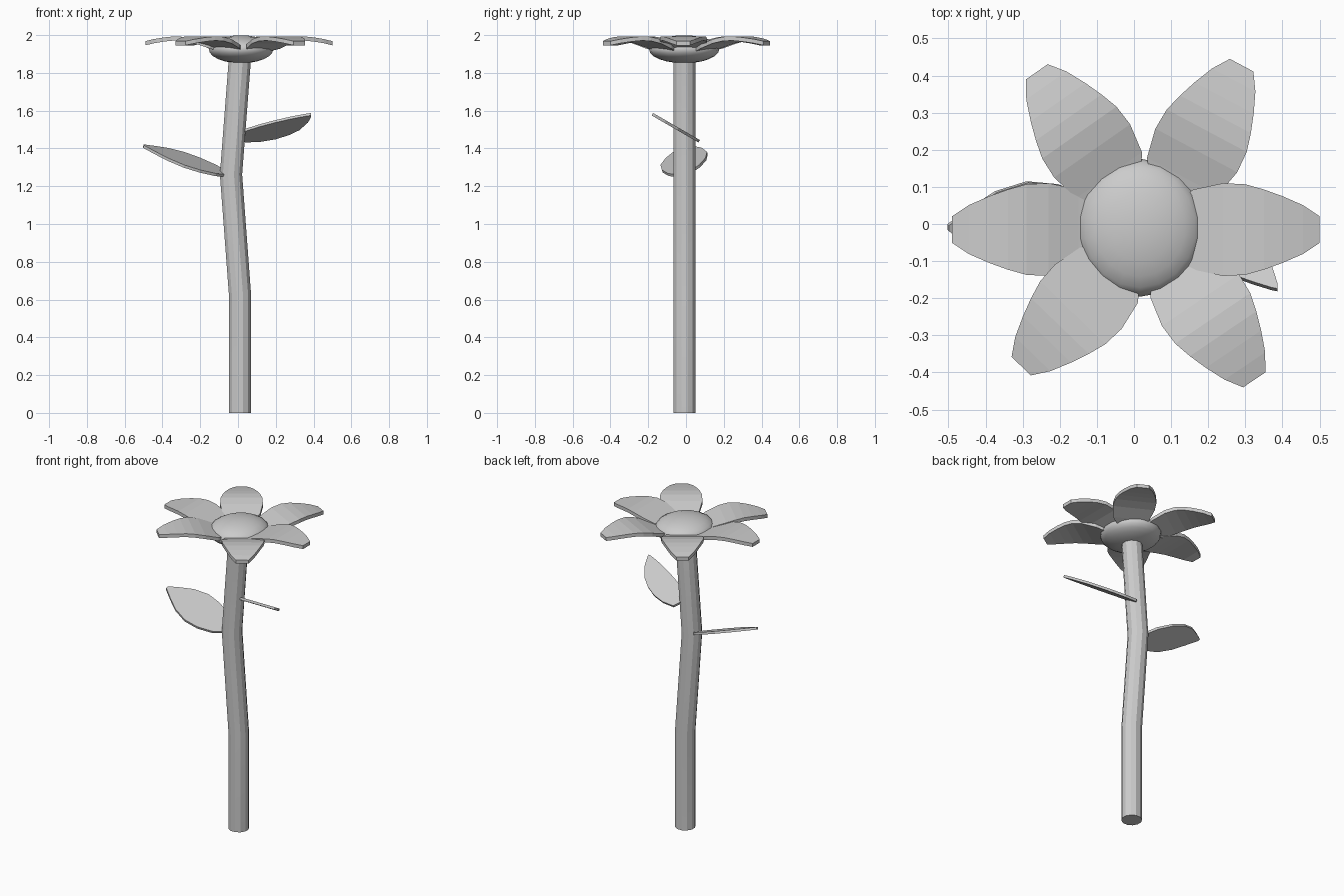
import bpy, bmesh, math
from mathutils import Vector

if "Cube" in bpy.data.objects:
    bpy.data.objects.remove(bpy.data.objects["Cube"])


def finish(name, bm, smooth=None):
    bmesh.ops.recalc_face_normals(bm, faces=bm.faces)
    me = bpy.data.meshes.new(name)
    bm.to_mesh(me)
    bm.free()
    ob = bpy.data.objects.new(name, me)
    bpy.context.collection.objects.link(ob)
    if smooth:
        bpy.ops.object.select_all(action='DESELECT')
        ob.select_set(True)
        bpy.context.view_layer.objects.active = ob
        bpy.ops.object.shade_smooth_by_angle(angle=math.radians(smooth))
    return ob


def blade(name, rows, origin, u, v, thick):
    """Thin closed blade; rows are (along, low edge, high edge, lift)."""
    origin, u, v = Vector(origin), Vector(u).normalized(), Vector(v).normalized()
    n = u.cross(v)
    if n.z < 0:
        n = -n
    bm = bmesh.new()
    rings = []
    for s, lo, hi, lift in rows:
        rings.append([bm.verts.new(origin + u * s + v * w + n * (lift + h))
                      for w, h in ((lo, -thick / 2), (hi, -thick / 2),
                                   (hi, thick / 2), (lo, thick / 2))])
    for a, b in zip(rings, rings[1:]):
        for i in range(4):
            j = (i + 1) % 4
            bm.faces.new((a[i], a[j], b[j], b[i]))
    bm.faces.new(rings[0])
    bm.faces.new(rings[-1])
    return finish(name, bm)


# Bent stem
SIDES, R = 12, 0.061
bm = bmesh.new()
rings = []
for x, z, tilt in ((0.011, 0, 0), (0.011, 0.62, -0.035),
                   (-0.037, 1.263, 0.003), (0.012, 1.9, 0)):
    ring = []
    for i in range(SIDES):
        a = math.tau * (i + 0.5) / SIDES
        dx = R * math.cos(a)
        ring.append(bm.verts.new((x + dx, -0.008 + R * math.sin(a), z + tilt * dx)))
    rings.append(ring)
for a, b in zip(rings, rings[1:]):
    for i in range(SIDES):
        j = (i + 1) % SIDES
        bm.faces.new((a[i], a[j], b[j], b[i]))
bm.faces.new(rings[0])
bm.faces.new(rings[-1])
finish("stem", bm, 20)

# Flower centre
bm = bmesh.new()
bmesh.ops.create_uvsphere(bm, u_segments=18, v_segments=12, radius=1)
bmesh.ops.scale(bm, vec=(0.173, 0.186, 0.074), verts=bm.verts)
bmesh.ops.translate(bm, vec=(0.016, -0.01, 1.925), verts=bm.verts)
finish("flower_centre", bm, 40)

# Petals: distance back from tip, half width, height
profile = [(0, 0.036, 1.957), (0.045, 0.066, 1.968), (0.1, 0.09, 1.977),
           (0.15, 0.108, 1.982), (0.2, 0.122, 1.98), (0.26, 0.125, 1.967),
           (0.34, 0.108, 1.94), (0.39, 0.07, 1.925), (0.43, 0.02, 1.918)]
petals = [(0.5, -0.015, 0), (0.29, 0.428, 62), (-0.262, 0.41, 125),
          (-0.49, -0.015, 180), (-0.304, -0.383, 226), (0.324, -0.42, -56)]
rows = [(-s, -w, w, z) for s, w, z in profile]
for k, (x, y, deg) in enumerate(petals):
    a = math.radians(deg)
    blade(f"petal_{k + 1}", rows, (x, y, 0), (math.cos(a), math.sin(a), 0),
          (-math.sin(a), math.cos(a), 0), 0.022)

# Leaves
left = [(0, 0.03), (0.06, 0.085), (0.15, 0.12), (0.24, 0.128),
        (0.33, 0.1), (0.4, 0.055), (0.465, 0.008)]
blade("leaf_left", [(s, -w, w, 0) for s, w in left],
      (-0.06, -0.01, 1.264), (-0.44, 0, 0.148), (0, 0.963, 0.27), 0.015)

right = [(0.01, -0.11, -0.07), (0.04, -0.15, -0.03), (0.12, -0.143, 0.02),
         (0.2, -0.116, 0.062), (0.27, -0.072, 0.094), (0.325, -0.02, 0.116),
         (0.37, 0.06, 0.132), (0.387, 0.12, 0.136)]
blade("leaf_right", [(s, lo, hi, 0) for s, lo, hi in right],
      (0, -0.06, 1.513), (1, 0, 0), (0, -0.866, 0.5), 0.015)
